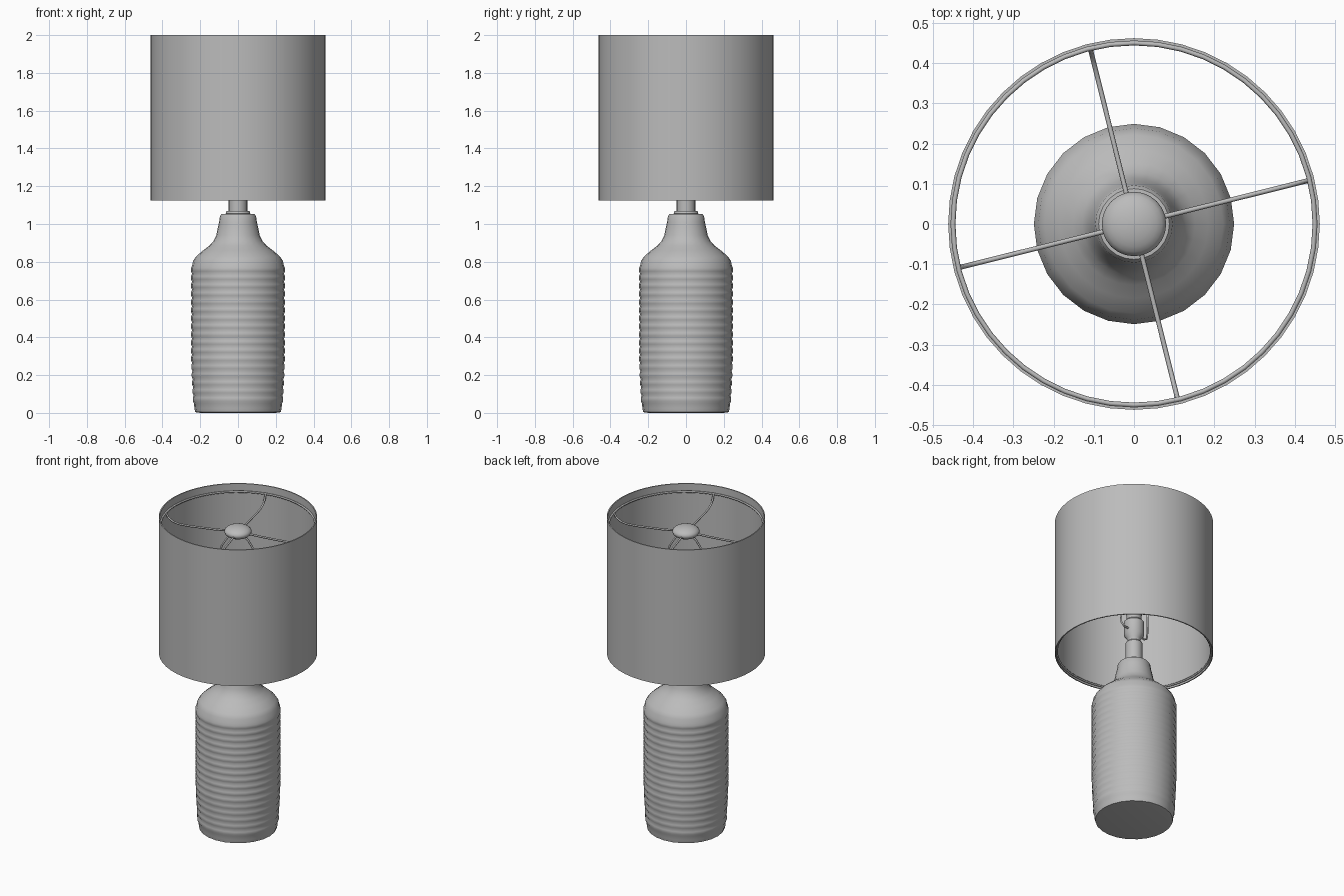
import bpy, math
from math import sin, cos, pi, radians

if "Cube" in bpy.data.objects:
    bpy.data.objects.remove(bpy.data.objects["Cube"])

grey = bpy.data.materials.new("neutral_grey")
grey.diffuse_color = (0.5, 0.5, 0.5, 1)
grey.use_nodes = True
grey.node_tree.nodes["Principled BSDF"].inputs["Base Color"].default_value = grey.diffuse_color


def finish(name, verts, faces, angle=35):
    me = bpy.data.meshes.new(name)
    me.from_pydata(verts, [], faces)
    me.materials.append(grey)
    ob = bpy.data.objects.new(name, me)
    bpy.context.collection.objects.link(ob)
    bpy.ops.object.select_all(action='DESELECT')
    bpy.context.view_layer.objects.active = ob
    ob.select_set(True)
    bpy.ops.object.shade_smooth_by_angle(angle=radians(angle))
    return ob


def lathe(name, profile, n=24, closed=False, angle=35):
    """Spin (radius, z) points, listed bottom to top, around z."""
    verts = [(r * cos(2 * pi * i / n), r * sin(2 * pi * i / n), z)
             for r, z in profile for i in range(n)]
    m = len(profile)
    faces = []
    for k in range(m if closed else m - 1):
        a, b = k * n, (k + 1) % m * n
        faces += [(a + i, a + (i + 1) % n, b + (i + 1) % n, b + i) for i in range(n)]
    if not closed:
        faces += [tuple(reversed(range(n))), tuple(range((m - 1) * n, m * n))]
    return finish(name, verts, faces, angle)


def wire(name, points, radius=0.006):
    """Round wire through a list of points."""
    cu = bpy.data.curves.new(name, 'CURVE')
    cu.dimensions = '3D'
    cu.bevel_depth = radius
    cu.bevel_resolution = 1
    cu.use_fill_caps = True
    sp = cu.splines.new('POLY')
    sp.points.add(len(points) - 1)
    for p, co in zip(sp.points, points):
        p.co = (*co, 1)
    cu.materials.append(grey)
    ob = bpy.data.objects.new(name, cu)
    bpy.context.collection.objects.link(ob)


def radial(angle, pts):
    return [(r * cos(angle), r * sin(angle), z) for r, z in pts]


# Bottle base with stacked scalloped ridges
body = [(0.2, 0.0), (0.226, 0.004), (0.231, 0.025)]
ridges, z0, z1 = 17, 0.05, 0.78
pitch = (z1 - z0) / ridges
for k in range(ridges):
    z = z0 + k * pitch
    r = 0.233 + 0.01 * min(1, k / 5)
    body += [(r, z), (r + 0.006, z + pitch * 0.3), (r + 0.006, z + pitch * 0.7)]
body += [(0.243, 0.78), (0.238, 0.805), (0.222, 0.828), (0.185, 0.86), (0.152, 0.885),
         (0.129, 0.91), (0.115, 0.94), (0.107, 0.98), (0.1, 1.01), (0.096, 1.04),
         (0.088, 1.052), (0.06, 1.054)]
lathe("bottle_base", body, 24, angle=50)

# Post, collar, socket and bulb
lathe("collar", [(0.062, 1.05), (0.066, 1.056), (0.062, 1.068), (0.05, 1.07)])
lathe("post", [(0.049, 1.06), (0.049, 1.19), (0.04, 1.2)])
lathe("socket", [(0.036, 1.19), (0.04, 1.22), (0.058, 1.245), (0.06, 1.33), (0.045, 1.345)])
lathe("bulb", [(0.04, 1.335), (0.045, 1.38), (0.06, 1.43), (0.074, 1.48), (0.078, 1.53),
               (0.072, 1.575), (0.053, 1.61), (0.025, 1.628), (0.004, 1.632)], angle=60)

# Flattened cap on top of the harp
lathe("cap", [(max(0.003, 0.08 * cos(t)), 1.905 + 0.037 * sin(t))
              for t in [-pi / 2 + pi * i / 12 for i in range(13)]], angle=60)

# Fabric drum shade
lathe("shade", [(0.462, 1.125), (0.462, 2.0), (0.455, 2.0), (0.455, 1.125)], 48, closed=True)

# Wire rings inside the shade rims
for name, z in (("top_ring", 1.95), ("bottom_ring", 1.14)):
    lathe(name, [(0.45 + 0.006 * cos(i * pi / 3), z + 0.006 * sin(i * pi / 3))
                 for i in range(6)], 48, closed=True, angle=80)

# Four curved spokes from the cap to the top ring
tilt = radians(14)
for i in range(4):
    wire(f"spoke_{i + 1}", radial(tilt + i * pi / 2, [
        (0.06, 1.9), (0.15, 1.893), (0.3, 1.888), (0.37, 1.89),
        (0.41, 1.902), (0.435, 1.922), (0.45, 1.95)]))

# Harp: two bowed wires from the socket to the cap
for i in range(2):
    wire(f"harp_{i + 1}", radial(tilt + i * pi, [
        (0.045, 1.27), (0.1, 1.265), (0.125, 1.28), (0.132, 1.32), (0.135, 1.45),
        (0.135, 1.6), (0.125, 1.72), (0.1, 1.8), (0.065, 1.855), (0.03, 1.885)]))
